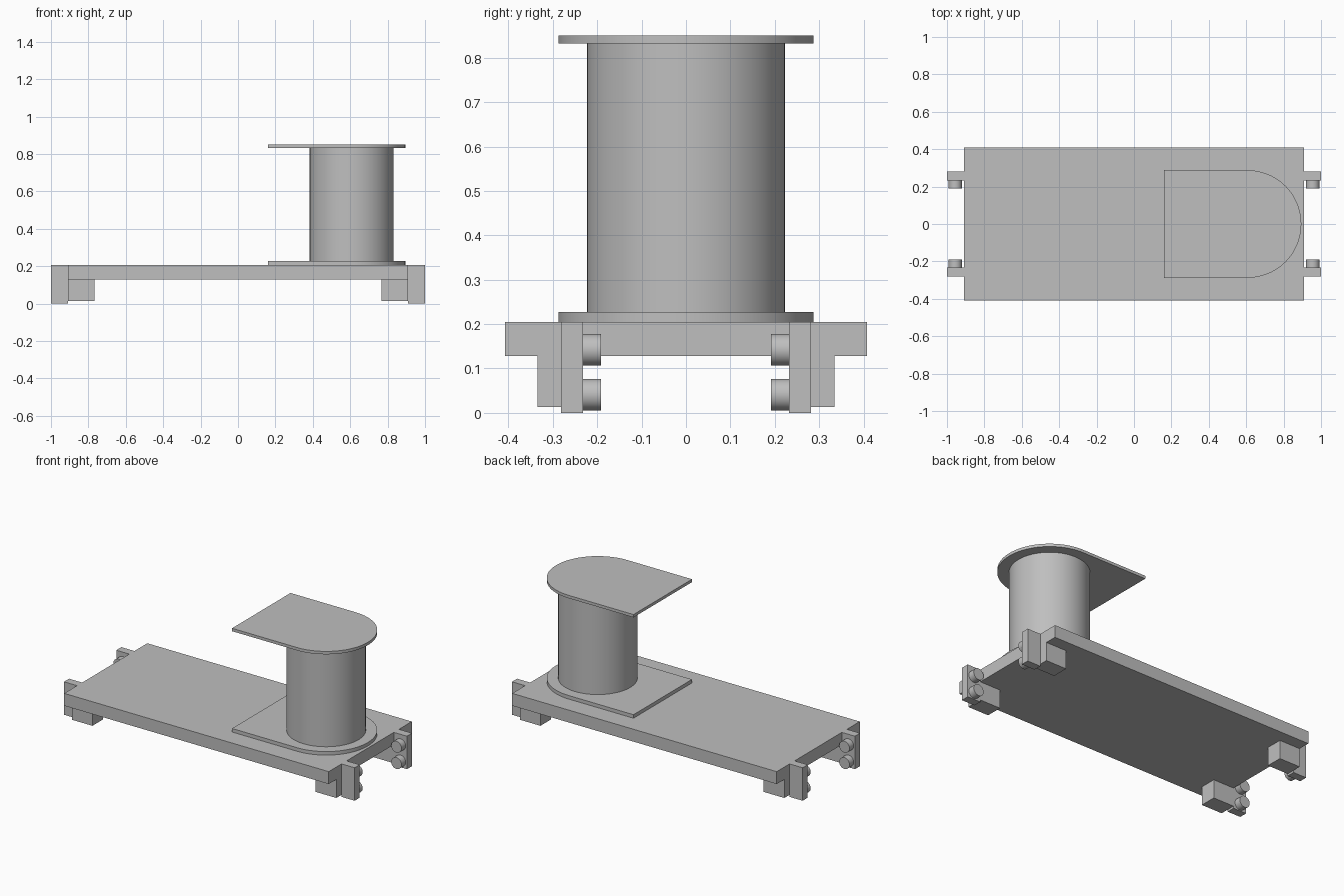
import bpy, bmesh, math
from mathutils import Matrix, Vector

cube = bpy.data.objects.get("Cube")
if cube:
    bpy.data.objects.remove(cube, do_unlink=True)

GREY = (0.52, 0.52, 0.52, 1)
grey = bpy.data.materials.new("plain grey")
grey.use_nodes = True
grey.diffuse_color = GREY
grey.node_tree.nodes["Principled BSDF"].inputs["Base Color"].default_value = GREY


def finish(name, bm, smooth=False):
    bmesh.ops.recalc_face_normals(bm, faces=bm.faces)
    mesh = bpy.data.meshes.new(name)
    bm.to_mesh(mesh)
    bm.free()
    mesh.materials.append(grey)
    obj = bpy.data.objects.new(name, mesh)
    bpy.context.collection.objects.link(obj)
    if smooth:
        bpy.ops.object.select_all(action="DESELECT")
        obj.select_set(True)
        bpy.context.view_layer.objects.active = obj
        bpy.ops.object.shade_smooth_by_angle(angle=math.radians(30))
    return obj


def box(name, low, high):
    low, high = Vector(low), Vector(high)
    bm = bmesh.new()
    place = Matrix.Translation((low + high) / 2) @ Matrix.Diagonal((*(high - low), 1))
    bmesh.ops.create_cube(bm, size=1, matrix=place)
    finish(name, bm)


def cylinder(name, centre, radius, depth, sides, along_y=False):
    bm = bmesh.new()
    place = Matrix.Translation(centre)
    if along_y:
        place = place @ Matrix.Rotation(math.pi / 2, 4, "X")
    bmesh.ops.create_cone(bm, cap_ends=True, segments=sides, radius1=radius,
                          radius2=radius, depth=depth, matrix=place)
    finish(name, bm, True)


DECK_END, DECK_TOP, DECK_BOTTOM = 0.91, 0.205, 0.128
DRUM_X, PLATE_R, PLATE_BACK = 0.607, 0.2875, 0.16


# Plate with one square end and one half-round end
def round_plate(name, bottom, top):
    bm = bmesh.new()
    outline = [(PLATE_BACK, PLATE_R), (PLATE_BACK, -PLATE_R)]
    steps = 48
    for i in range(steps + 1):
        a = math.pi * (i / steps - 0.5)
        outline.append((DRUM_X + PLATE_R * math.cos(a), PLATE_R * math.sin(a)))
    face = bm.faces.new([bm.verts.new((x, y, bottom)) for x, y in outline])
    grown = bmesh.ops.extrude_face_region(bm, geom=[face], use_keep_orig=True)
    verts = [g for g in grown["geom"] if isinstance(g, bmesh.types.BMVert)]
    bmesh.ops.translate(bm, verts=verts, vec=(0, 0, top - bottom))
    finish(name, bm, True)


# Flat deck
box("deck", (-DECK_END, -0.408, DECK_BOTTOM), (DECK_END, 0.408, DECK_TOP))

# Drum between two plates
round_plate("lower_plate", DECK_TOP, 0.227)
cylinder("drum", (DRUM_X, 0, 0.529), 0.2235, 0.606, 96)
round_plate("upper_plate", 0.832, 0.85)

# Corner feet, end brackets and their pegs
for sx, end in ((-1, "right"), (1, "left")):
    for sy, side in ((-1, "front"), (1, "back")):
        tag = f"{side}_{end}"

        def corner(name, xs, ys, zs):
            x, y = sorted(sx * v for v in xs), sorted(sy * v for v in ys)
            box(f"{tag}_{name}", (x[0], y[0], zs[0]), (x[1], y[1], zs[1]))

        corner("foot", (0.768, DECK_END), (0.232, 0.334), (0.013, DECK_BOTTOM))
        corner("bracket", (DECK_END, 1), (0.232, 0.282), (0, DECK_TOP))
        for level, z in (("lower", 0.041), ("upper", 0.142)):
            cylinder(f"{tag}_{level}_peg", (sx * 0.956, sy * 0.2115, z),
                     0.0355, 0.041, 32, True)
